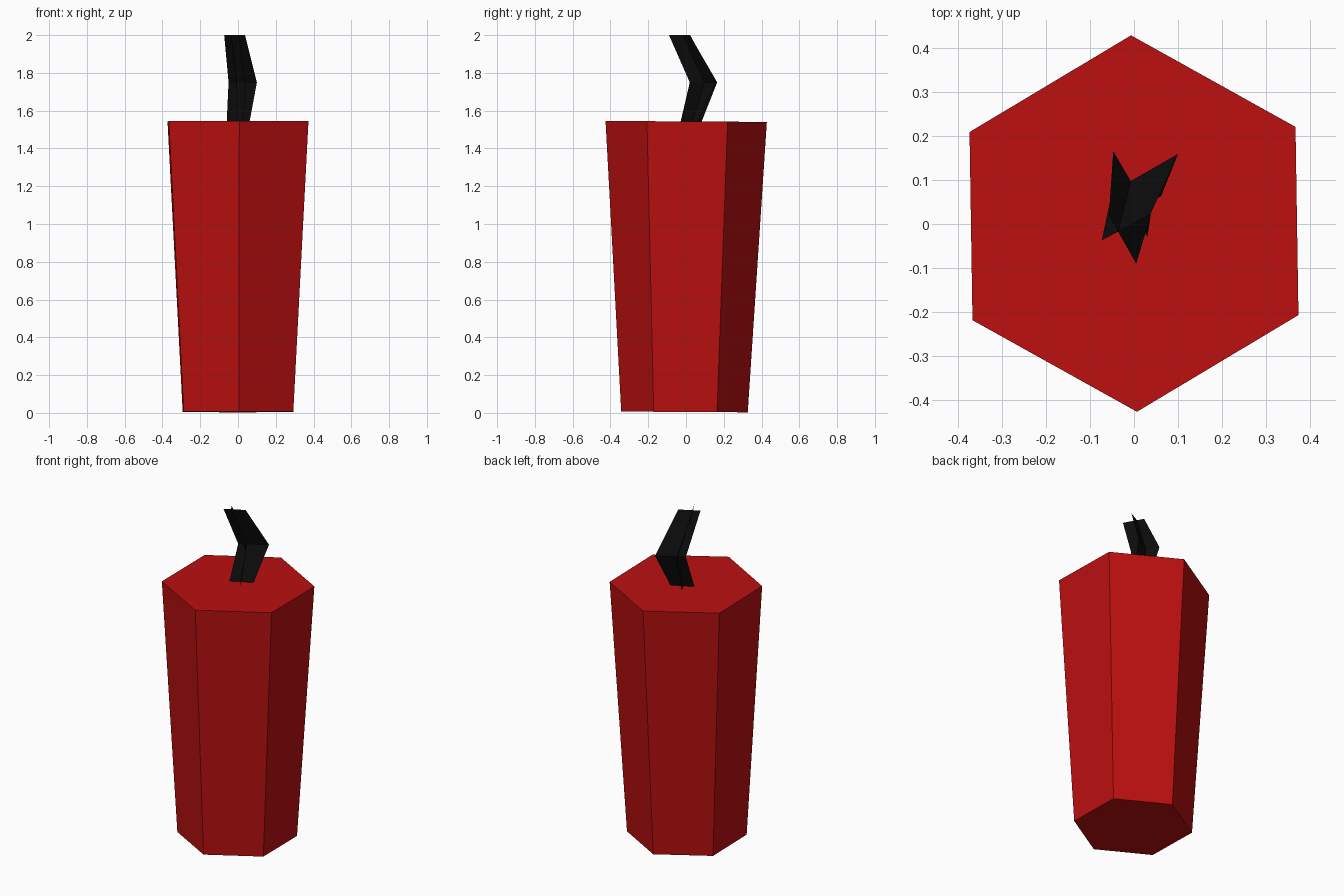
import bpy, bmesh, math

if "Cube" in bpy.data.objects:
    bpy.data.objects.remove(bpy.data.objects["Cube"])


def material(name, rgb):
    m = bpy.data.materials.new(name)
    m.diffuse_color = (*rgb, 1)
    m.use_nodes = True
    m.node_tree.nodes["Principled BSDF"].inputs["Base Color"].default_value = m.diffuse_color
    return m


def add_object(name, bm, mat):
    mesh = bpy.data.meshes.new(name)
    bm.to_mesh(mesh)
    bm.free()
    mesh.materials.append(mat)
    obj = bpy.data.objects.new(name, mesh)
    bpy.context.collection.objects.link(obj)
    return obj


red = material("wax red", (0.5, 0.005, 0.005))
black = material("wick black", (0.004, 0.004, 0.004))

# Tapered six-sided body, very slightly twisted and tilted
bm = bmesh.new()
rings = []
for radius, z, cy in ((0.335, 0.005, -0.008), (0.427, 1.543, 0.001)):
    ring = []
    for i in range(6):
        a = math.radians(90.9 + 60 * i)
        y = cy + radius * math.sin(a)
        ring.append(bm.verts.new((radius * math.cos(a), y, z - 0.006 * y)))
    rings.append(ring)
low, high = rings
for i in range(6):
    j = (i + 1) % 6
    bm.faces.new((low[i], low[j], high[j], high[i]))
bm.faces.new(low[::-1])
bm.faces.new(high)
add_object("candle_body", bm, red)

# Bent wick made of two crossed flat strips: (left edge, right edge) per level
levels = (1.535, 1.75, 2.0)
strips = (
    (((-0.06, 0.0), (0.06, 0.06)), ((-0.05, 0.073), (0.1, 0.159)), ((-0.073, -0.037), (0.037, 0.022))),
    (((-0.03, 0.08), (0.03, -0.03)), ((-0.047, 0.165), (0.038, 0.02)), ((-0.057, 0.02), (0.005, -0.09))),
)
bm = bmesh.new()
for strip in strips:
    rows = [[bm.verts.new((x, y, z)) for x, y in pair] for pair, z in zip(strip, levels)]
    for a, b in zip(rows, rows[1:]):
        bm.faces.new((a[0], a[1], b[1], b[0]))
add_object("wick", bm, black)
